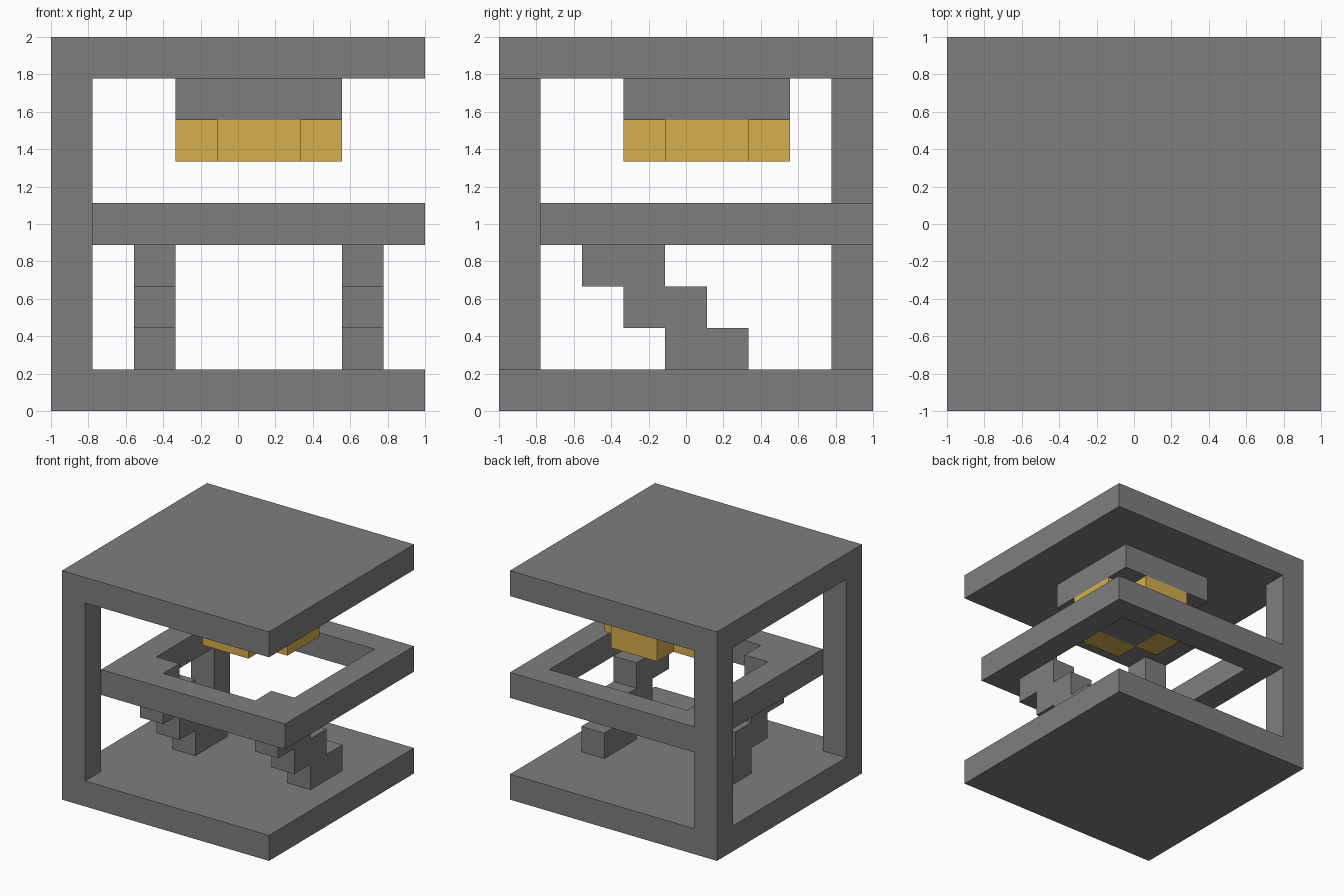
import bpy
import bmesh
from mathutils import Vector

cube = bpy.data.objects.get("Cube")
if cube:
    bpy.data.objects.remove(cube, do_unlink=True)

N = 9          # blocks along each side
U = 2 / N      # size of one block


def material(name, rgb):
    m = bpy.data.materials.new(name)
    m.use_nodes = True
    color = (*rgb, 1)
    m.diffuse_color = color
    m.node_tree.nodes["Principled BSDF"].inputs["Base Color"].default_value = color
    return m


stone = material("grey_stone", (0.21, 0.21, 0.21))
glow = material("golden_lamp", (0.67, 0.43, 0.075))


def prism(name, outline, offset, mat):
    """Extrude a closed outline of block-grid points along offset."""
    bm = bmesh.new()
    shift = Vector((N / 2, N / 2, 0))
    face = bm.faces.new([bm.verts.new((Vector(p) - shift) * U) for p in outline])
    ext = bmesh.ops.extrude_face_region(bm, geom=[face], use_keep_orig=True)
    moved = [v for v in ext["geom"] if isinstance(v, bmesh.types.BMVert)]
    bmesh.ops.translate(bm, verts=moved, vec=Vector(offset) * U)
    bmesh.ops.recalc_face_normals(bm, faces=bm.faces)
    mesh = bpy.data.meshes.new(name)
    bm.to_mesh(mesh)
    bm.free()
    mesh.materials.append(mat)
    obj = bpy.data.objects.new(name, mesh)
    bpy.context.collection.objects.link(obj)
    return obj


def block(name, lo, hi, mat=stone):
    (x0, y0, z0), (x1, y1, z1) = lo, hi
    base = [(x0, y0, z0), (x1, y0, z0), (x1, y1, z0), (x0, y1, z0)]
    return prism(name, base, (0, 0, z1 - z0), mat)


# Floor, roof and the two corner pillars
block("floor", (0, 0, 0), (N, N, 1))
block("roof", (0, 0, N - 1), (N, N, N))
for name, y in (("front_pillar", 0), ("back_pillar", N - 1)):
    block(name, (0, y, 1), (1, y + 1, N - 1))

# Middle gallery: four beams around an open well
block("gallery_front_beam", (1, 1, 4), (N, 2, 5))
block("gallery_back_beam", (1, N - 1, 4), (N, N, 5))
block("gallery_right_beam", (1, 2, 4), (2, N - 1, 5))
block("gallery_left_beam", (N - 1, 2, 4), (N, N - 1, 5))

# Two stepped staircases rising to the front of the gallery
steps = [(4, 1), (6, 1), (6, 2), (5, 2), (5, 3), (4, 3), (4, 4), (3, 4),
         (3, 5), (2, 5), (2, 3), (3, 3), (3, 2), (4, 2)]
for name, x in (("right_stairs", 2), ("left_stairs", 7)):
    prism(name, [(x, y, z) for y, z in steps], (1, 0, 0), stone)

# Hanging lamp: mount, core and a glowing panel on each side
block("lamp_mount", (3, 3, 7), (7, 7, 8))
block("lamp_core", (4, 4, 6), (6, 6, 7))
for name, x, y, w, d in (("front", 4, 3, 2, 1), ("back", 4, 6, 2, 1),
                         ("right", 3, 4, 1, 2), ("left", 6, 4, 1, 2)):
    block("lamp_panel_" + name, (x, y, 6), (x + w, y + d, 7), glow)
